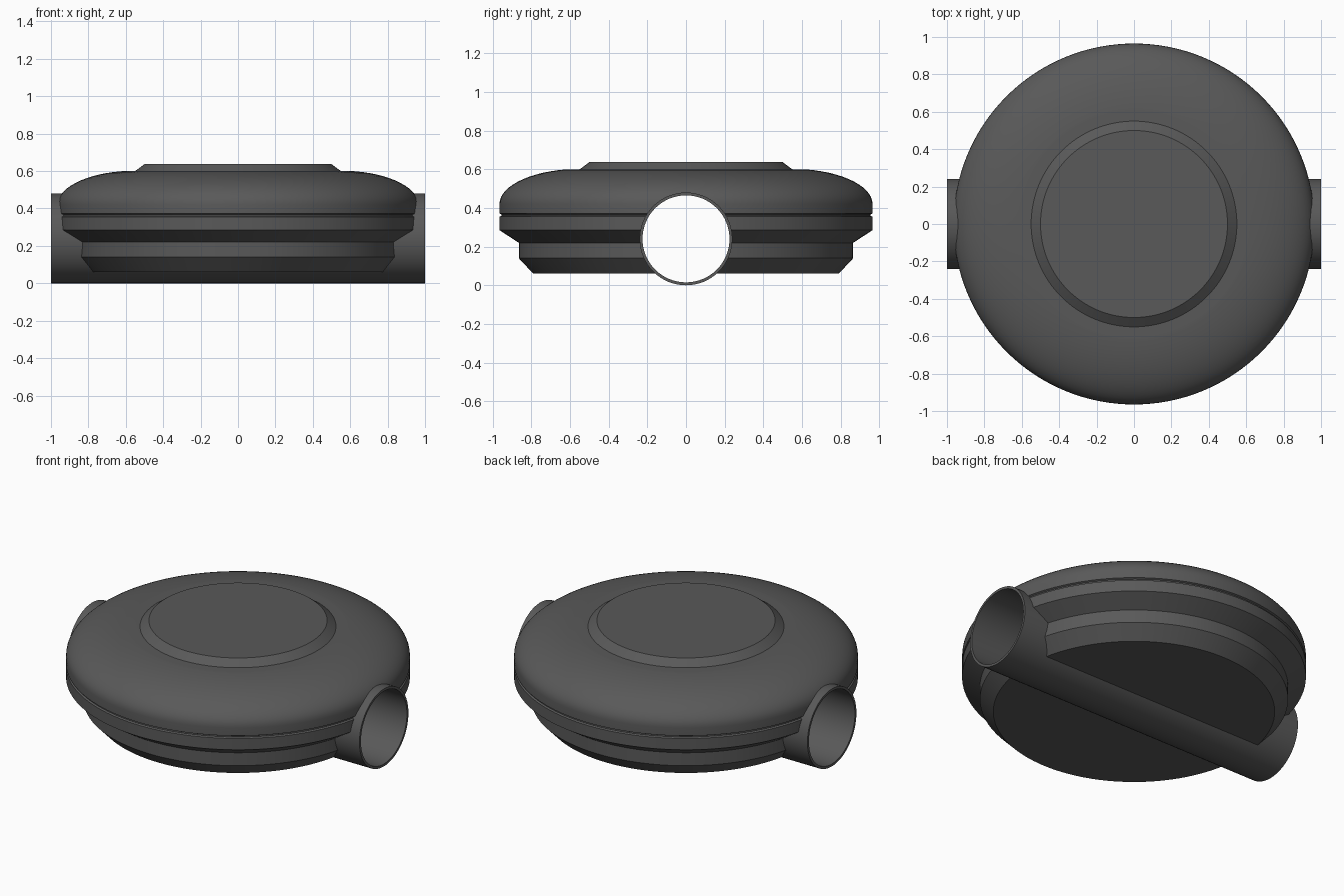
import bpy, bmesh, math
from mathutils import Matrix, Vector

default_cube = bpy.data.objects.get("Cube")
if default_cube:
    bpy.data.objects.remove(default_cube, do_unlink=True)

dark = bpy.data.materials.new("dark_grey")
dark.use_nodes = True
dark.diffuse_color = (0.1, 0.1, 0.1, 1)
dark.node_tree.nodes["Principled BSDF"].inputs["Base Color"].default_value = (0.1, 0.1, 0.1, 1)


def lathe(name, profile, closed=False, steps=128):
    """Revolve a (radius, height) profile around z."""
    bm = bmesh.new()
    verts = [bm.verts.new((r, 0, z)) for r, z in profile]
    pairs = list(zip(verts, verts[1:]))
    if closed:
        pairs.append((verts[-1], verts[0]))
    edges = [bm.edges.new(p) for p in pairs]
    bmesh.ops.spin(bm, geom=verts + edges, cent=(0, 0, 0), axis=(0, 0, 1),
                   angle=math.tau, steps=steps, use_duplicate=False)
    bmesh.ops.remove_doubles(bm, verts=bm.verts, dist=0.0005)
    bmesh.ops.recalc_face_normals(bm, faces=bm.faces)
    mesh = bpy.data.meshes.new(name)
    bm.to_mesh(mesh)
    bm.free()
    mesh.materials.append(dark)
    obj = bpy.data.objects.new(name, mesh)
    bpy.context.collection.objects.link(obj)
    return obj


def activate(obj):
    bpy.ops.object.select_all(action='DESELECT')
    obj.select_set(True)
    bpy.context.view_layer.objects.active = obj


# Round body: chamfered foot, waist, grooved rim, domed shoulder, raised cap
foot = [(0, 0.06), (0.79, 0.06), (0.865, 0.14), (0.865, 0.22)]
rim = [(0.965, 0.285), (0.965, 0.355), (0.955, 0.36), (0.955, 0.367), (0.965, 0.372)]
shoulder = []
for i in range(15):
    a = math.radians(80 * i / 14)
    shoulder.append((0.55 + 0.415 * math.cos(a), 0.42 + 0.182 * math.sin(a)))
cap = [(0.61, 0.6), (0.55, 0.6), (0.5, 0.637), (0, 0.637)]
body = lathe("body", foot + rim + shoulder + cap)

# Open pipe running through the body from side to side
TUBE_R, BORE_R, TUBE_Z = 0.24, 0.225, 0.24
to_x_axis = Matrix.Translation(Vector((0, 0, TUBE_Z))) @ Matrix.Rotation(math.pi / 2, 4, 'Y')
tube = lathe("through_pipe", [(BORE_R, -1), (TUBE_R, -1), (TUBE_R, 1), (BORE_R, 1)],
             closed=True, steps=64)
tube.data.transform(to_x_axis)

# Clear the pipe bore out of the body
cut_r = (TUBE_R + BORE_R) / 2
cutter = lathe("bore_cutter", [(0, -1.2), (cut_r, -1.2), (cut_r, 1.2), (0, 1.2)], steps=64)
cutter.data.transform(to_x_axis)
cutter.hide_render = True
cut = body.modifiers.new("bore", 'BOOLEAN')
cut.operation = 'DIFFERENCE'
cut.solver = 'EXACT'
cut.object = cutter
activate(body)
bpy.ops.object.modifier_apply(modifier=cut.name)
bpy.data.objects.remove(cutter, do_unlink=True)

for part in (body, tube):
    activate(part)
    bpy.ops.object.shade_smooth_by_angle(angle=math.radians(25))
